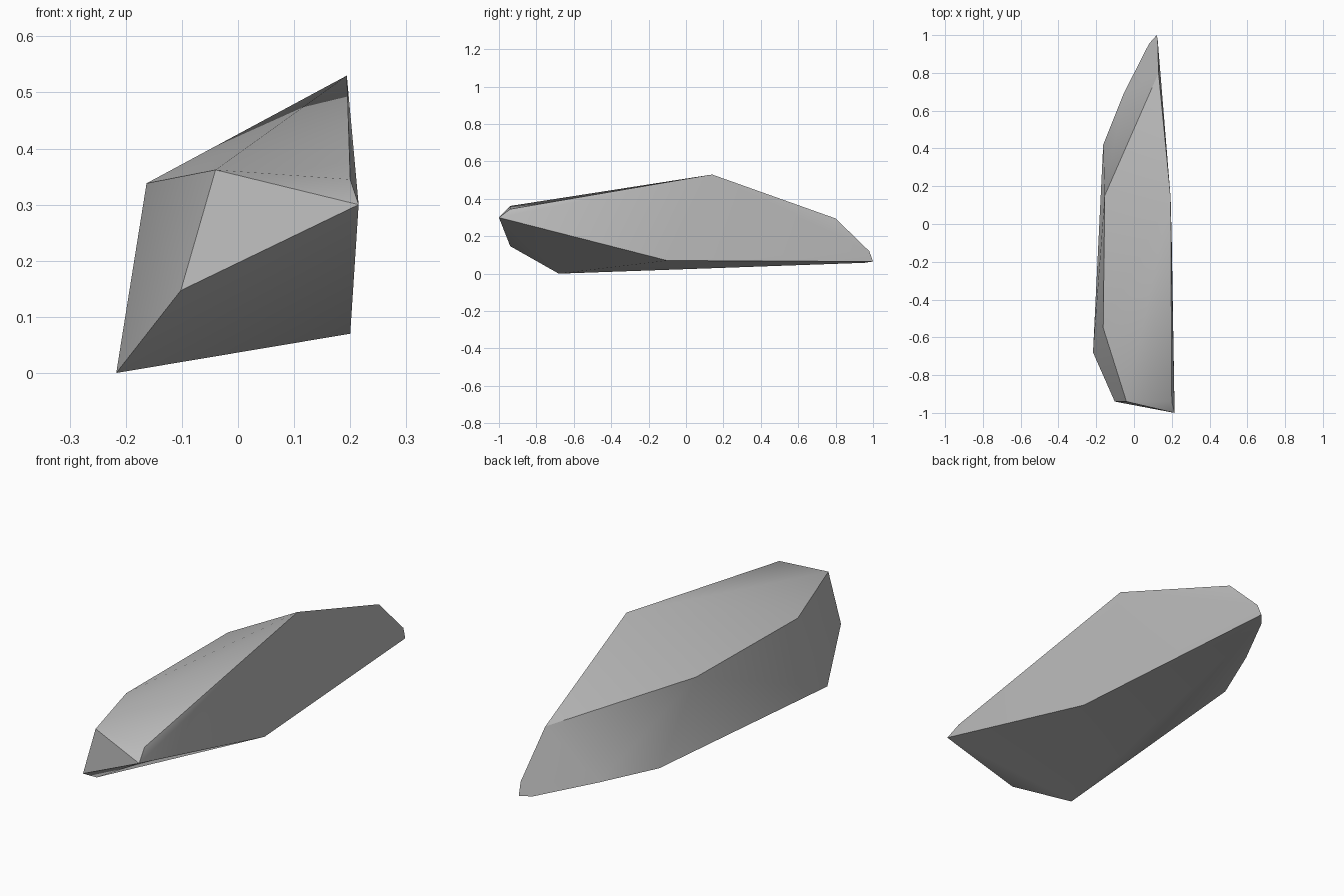
import bpy
import bmesh
import math

default = bpy.data.objects.get("Cube")
if default:
    bpy.data.objects.remove(default, do_unlink=True)

# One plain stone colour
stone = bpy.data.materials.new("stone_grey")
stone.use_nodes = True
colour = (0.5, 0.5, 0.5, 1)
stone.diffuse_color = colour
bsdf = stone.node_tree.nodes["Principled BSDF"]
bsdf.inputs["Base Color"].default_value = colour
bsdf.inputs["Roughness"].default_value = 0.8

# Corners of the chipped shard, grouped by the region they shape
nose = [(0.215, -1, 0.3), (-0.04, -0.94, 0.362), (-0.102, -0.94, 0.147), (0.2, -0.94, 0.345)]
keel = [(-0.217, -0.68, 0), (0.2, -0.1, 0.07), (-0.163, 0.42, 0.043), (-0.055, 0.69, 0.054)]
ridge = [(-0.163, -0.55, 0.338), (-0.155, 0.15, 0.342), (0.194, 0.14, 0.53), (0.13, 0.8, 0.295)]
tail = [(0.12, 1, 0.065), (0.125, 0.98, 0.12), (0.08, 0.955, 0.058)]

# Wrap the corners in a convex skin
bm = bmesh.new()
for corner in nose + keel + ridge + tail:
    bm.verts.new(corner)
hull = bmesh.ops.convex_hull(bm, input=bm.verts[:])
loose = [v for v in bm.verts if not v.link_faces]
bmesh.ops.delete(bm, geom=loose, context="VERTS")

# Merge nearly flat triangles into single facets
bmesh.ops.dissolve_limit(bm, angle_limit=math.radians(1), verts=bm.verts[:], edges=bm.edges[:])
bmesh.ops.recalc_face_normals(bm, faces=bm.faces[:])

mesh = bpy.data.meshes.new("rock_shard")
bm.to_mesh(mesh)
bm.free()
mesh.materials.append(stone)

rock = bpy.data.objects.new("rock_shard", mesh)
bpy.context.collection.objects.link(rock)

# Soften shallow edges and keep the chipped edges crisp
bpy.ops.object.select_all(action="DESELECT")
rock.select_set(True)
bpy.context.view_layer.objects.active = rock
bpy.ops.object.shade_smooth_by_angle(angle=math.radians(30))
